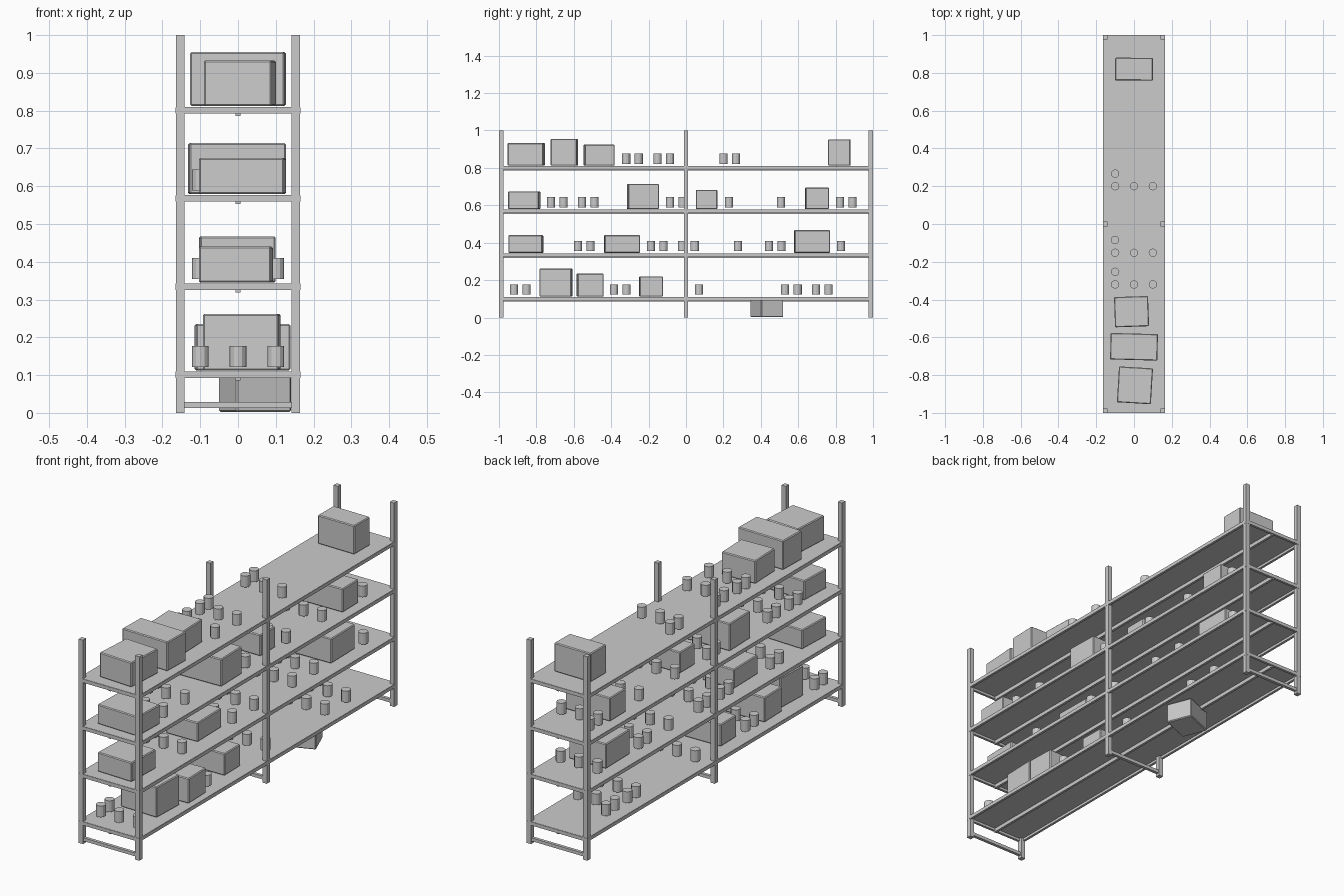
import bpy, bmesh, math
from mathutils import Matrix

if "Cube" in bpy.data.objects:
    bpy.data.objects.remove(bpy.data.objects["Cube"])

grey = bpy.data.materials.new("grey")
grey.diffuse_color = (0.6, 0.6, 0.6, 1)
grey.use_nodes = True
grey.node_tree.nodes["Principled BSDF"].inputs["Base Color"].default_value = grey.diffuse_color


def finish(name, bm):
    me = bpy.data.meshes.new(name)
    bm.to_mesh(me)
    bm.free()
    me.materials.append(grey)
    ob = bpy.data.objects.new(name, me)
    bpy.context.collection.objects.link(ob)
    return ob


def add_box(bm, x, y, z, sx, sy, sz, rot=0):
    m = (Matrix.Translation((x, y, z)) @ Matrix.Rotation(math.radians(rot), 4, 'Z')
         @ Matrix.Diagonal((sx, sy, sz, 1)))
    bmesh.ops.create_cube(bm, size=1, matrix=m)


TOPS = [0.11, 0.343, 0.577, 0.81]      # shelf surface heights
POST_Y = (-0.9875, 0, 0.9875)

# Uprights
bm = bmesh.new()
for y in POST_Y:
    for s in (-1, 1):
        add_box(bm, s * 0.153, y, 0.5, 0.023, 0.024, 1)
finish("posts", bm)

# Foot bars joining each pair of uprights
bm = bmesh.new()
for y in POST_Y:
    add_box(bm, 0, y, 0.021, 0.29, 0.015, 0.016)
finish("foot_bars", bm)

# Shelves: sheet, edge rails, end rails and a centre rib
for i, z in enumerate(TOPS):
    bm = bmesh.new()
    add_box(bm, 0, 0, z - 0.003, 0.328, 1.996, 0.006)
    finish(f"shelf_sheet_{i + 1}", bm)
    bm = bmesh.new()
    for s in (-1, 1):
        add_box(bm, s * 0.159, 0, z - 0.0095, 0.012, 2.0, 0.017)
        add_box(bm, 0, s * 0.994, z - 0.0095, 0.31, 0.012, 0.017)
    add_box(bm, 0, 0, z - 0.015, 0.012, 1.99, 0.018)
    finish(f"shelf_frame_{i + 1}", bm)

# Cartons per shelf: x, y, width, length, top height, rotation
CARTONS = [
    [(0.01, -0.695, 0.2, 0.17, 0.262, -2), (0.012, -0.513, 0.25, 0.14, 0.235, 1.5),
     (0, -0.187, 0.2, 0.125, 0.22, 1)],
    [(-0.005, -0.856, 0.19, 0.18, 0.44, -2), (0, -0.342, 0.17, 0.19, 0.44, 1),
     (-0.002, 0.674, 0.2, 0.19, 0.467, 1)],
    [(0.012, -0.865, 0.225, 0.165, 0.675, -2), (-0.003, -0.23, 0.255, 0.165, 0.714, 1.5),
     (0, 0.11, 0.17, 0.115, 0.683, 0), (0, 0.70, 0.24, 0.125, 0.695, 1)],
    [(0.005, -0.854, 0.18, 0.19, 0.933, -3.4), (0, -0.65, 0.25, 0.14, 0.955, -1.5),
     (-0.013, -0.464, 0.18, 0.16, 0.925, 2), (0, 0.82, 0.2, 0.12, 0.953, -0.5)],
]


def carton(name, x, y, w, l, z0, z1, rot):
    bm = bmesh.new()
    add_box(bm, x, y, (z0 + z1) / 2, w, l, z1 - z0, rot)
    bmesh.ops.bevel(bm, geom=bm.edges[:], offset=0.004, segments=1, affect='EDGES')
    finish(name, bm)


for i, row in enumerate(CARTONS):
    for j, (x, y, w, l, top, rot) in enumerate(row):
        carton(f"carton_{i + 1}_{j + 1}", x, y, w, l, TOPS[i] + 0.002, top, rot)
# Carton lying under the lowest shelf
carton("floor_carton", 0.045, 0.433, 0.156, 0.128, 0.002, 0.097, 21.8)

# Cans: (row position, has an extra can behind the row)
CANS = [
    [(-0.92, 1), (-0.385, 1), (0.07, 0), (0.53, 1), (0.695, 1)],
    [(-0.577, 1), (-0.187, 1), (-0.02, 1), (0.278, 0), (0.444, 1), (0.829, 0)],
    [(-0.722, 1), (-0.556, 1), (-0.086, 1), (0.23, 0), (0.508, 0), (0.823, 1)],
    [(-0.32, 1), (-0.152, 1), (0.2, 1)],
]
for i, groups in enumerate(CANS):
    bm = bmesh.new()
    for y, extra in groups:
        spots = [(-0.1, y), (0, y), (0.1, y)] + ([(-0.1, y + 0.067)] if extra else [])
        for px, py in spots:
            bmesh.ops.create_cone(bm, cap_ends=True, segments=12, radius1=0.022,
                                  radius2=0.022, depth=0.055,
                                  matrix=Matrix.Translation((px, py, TOPS[i] + 0.0395)))
    finish(f"cans_{i + 1}", bm)
